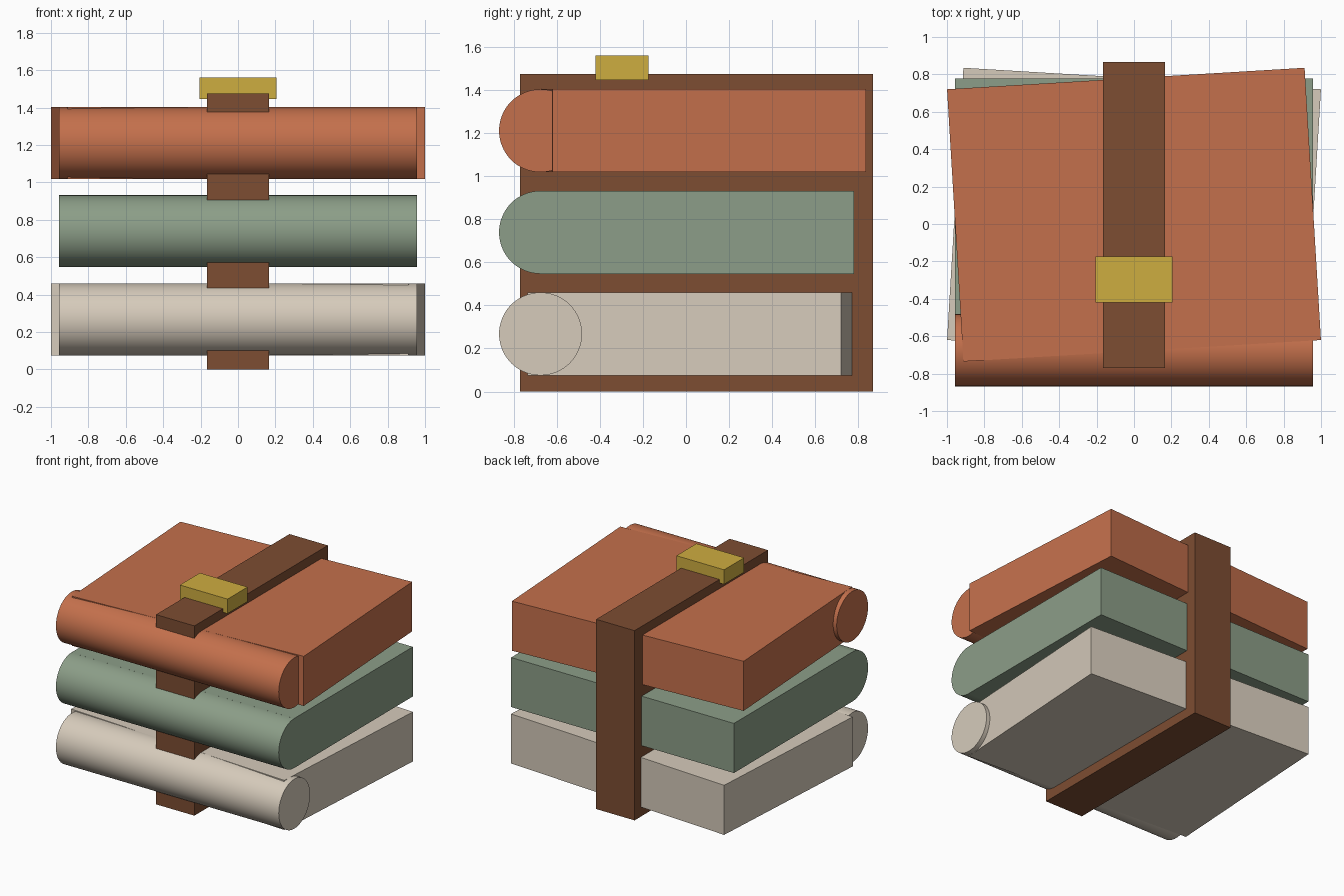
import bpy
import math

if "Cube" in bpy.data.objects:
    bpy.data.objects.remove(bpy.data.objects["Cube"], do_unlink=True)


def make_material(name, rgb):
    """Flat material from 0-255 display values, stored as linear."""
    linear = [((c / 255 + 0.055) / 1.055) ** 2.4 for c in rgb]
    mat = bpy.data.materials.new(name)
    mat.use_nodes = True
    mat.diffuse_color = (*linear, 1)
    bsdf = mat.node_tree.nodes["Principled BSDF"]
    bsdf.inputs["Base Color"].default_value = (*linear, 1)
    bsdf.inputs["Roughness"].default_value = 0.8
    return mat


def finish(name, mat):
    obj = bpy.context.object
    obj.name = obj.data.name = name
    obj.data.materials.append(mat)
    return obj


def box(name, center, size, mat, turn=0):
    bpy.ops.mesh.primitive_cube_add(size=1, location=center, rotation=(0, 0, turn))
    bpy.context.object.scale = size
    bpy.ops.object.transform_apply(location=False, rotation=False, scale=True)
    return finish(name, mat)


def roll(name, center, radius, length, mat):
    bpy.ops.mesh.primitive_cylinder_add(vertices=64, radius=radius, depth=length,
                                        location=center,
                                        rotation=(0, math.pi / 2, 0))
    bpy.ops.object.shade_smooth_by_angle(angle=math.radians(30))
    return finish(name, mat)


beige = make_material("beige cloth", (214, 203, 187))
sage = make_material("sage cloth", (140, 158, 136))
terracotta = make_material("terracotta cloth", (196, 112, 76))
leather = make_material("brown leather", (125, 77, 50))
brass = make_material("brass", (206, 173, 64))

# Stack of folded blankets: a turned slab with a rolled front edge
WIDTH, DEPTH, HEIGHT = 1.915, 1.458, 0.385
STEP, TWIST = 0.4715, 0.06
layers = [("bottom", beige, -TWIST), ("middle", sage, 0), ("top", terracotta, TWIST)]
for i, (level, mat, turn) in enumerate(layers):
    z = 0.2675 + i * STEP
    box(level + "_blanket_slab", (0, 0.05, z), (WIDTH, DEPTH, HEIGHT), mat, turn)
    roll(level + "_blanket_roll", (0, -0.675, z), HEIGHT / 2, WIDTH, mat)

# Strap running through the whole stack, and its buckle on top
box("strap", (0, 0.048, 0.737), (0.33, 1.638, 1.474), leather)
box("buckle", (0, -0.298, 1.503), (0.41, 0.246, 0.113), brass)
